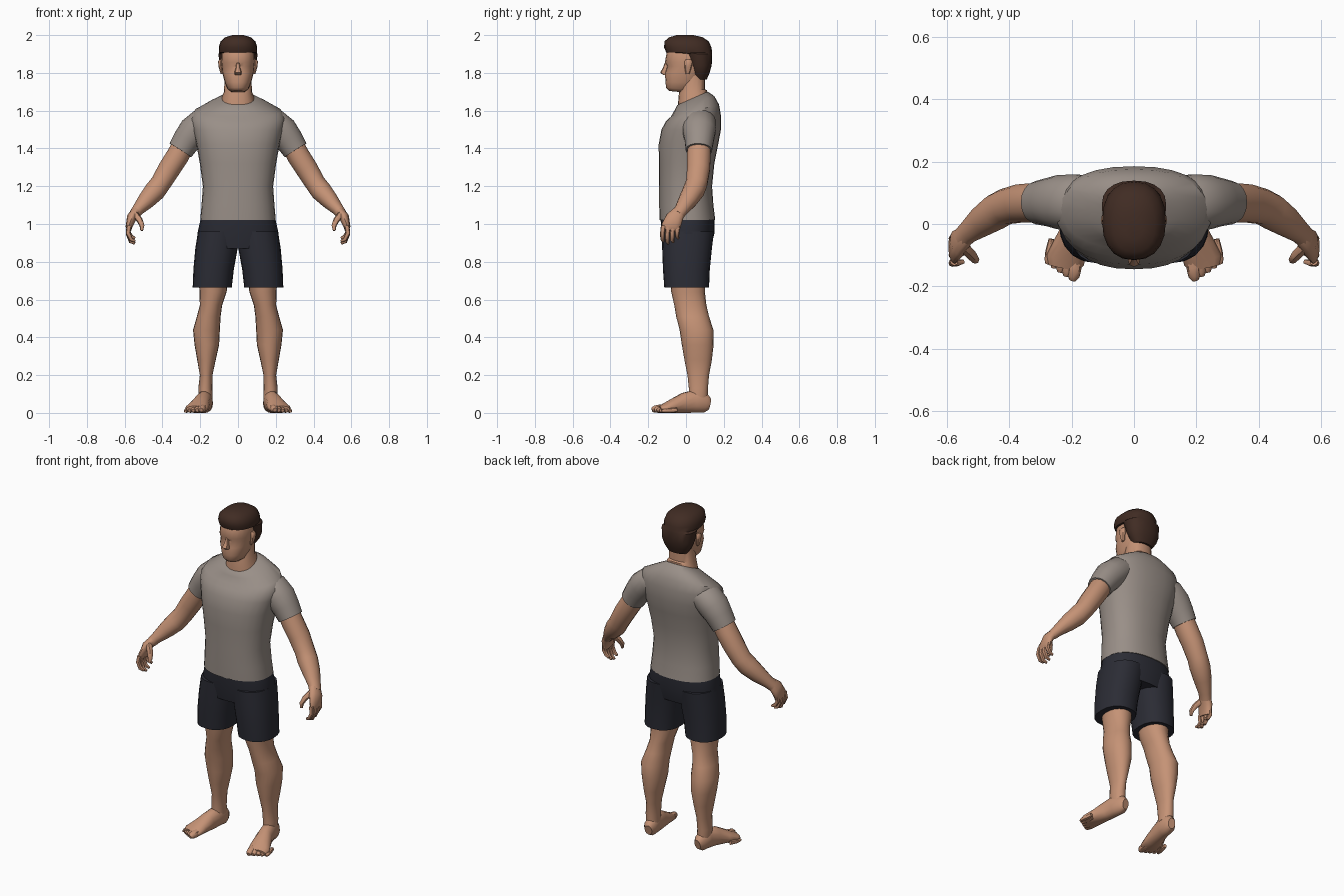
import bpy
import bmesh
from math import cos, sin, tau, copysign, radians
from mathutils import Vector

default_cube = bpy.data.objects.get("Cube")
if default_cube:
    bpy.data.objects.remove(default_cube, do_unlink=True)


def make_material(name, red, green, blue):
    material = bpy.data.materials.new(name)
    material.use_nodes = True
    colour = (red, green, blue, 1)
    material.diffuse_color = colour
    material.node_tree.nodes["Principled BSDF"].inputs["Base Color"].default_value = colour
    return material


SKIN = make_material("skin", .56, .29, .18)
SHIRT = make_material("grey shirt", .32, .275, .245)
SHORTS = make_material("dark navy shorts", .024, .025, .035)
HAIR = make_material("brown hair", .052, .025, .017)

SIDES = {"left": 1, "right": -1}


def bridge_rings(name, rings, material, side=1):
    """Join rings of points into a closed tube, mirrored when side is negative."""
    bm = bmesh.new()
    loops = [[bm.verts.new((p.x * side, p.y, p.z)) for p in ring] for ring in rings]
    count = len(loops[0])
    for low, high in zip(loops, loops[1:]):
        for i in range(count):
            j = (i + 1) % count
            bm.faces.new((low[i], low[j], high[j], high[i]))
    bm.faces.new(loops[0])
    bm.faces.new(loops[-1])
    bmesh.ops.recalc_face_normals(bm, faces=bm.faces)
    mesh = bpy.data.meshes.new(name)
    bm.to_mesh(mesh)
    bm.free()
    mesh.materials.append(material)
    part = bpy.data.objects.new(name, mesh)
    bpy.context.collection.objects.link(part)
    bpy.ops.object.select_all(action="DESELECT")
    part.select_set(True)
    bpy.context.view_layer.objects.active = part
    bpy.ops.object.shade_smooth_by_angle(angle=radians(45))
    return part


def unit_outline(count, roundness):
    """Superellipse outline; a higher roundness value is boxier."""
    power = 2 / roundness
    outline = []
    for i in range(count):
        c, s = cos(tau * i / count), sin(tau * i / count)
        outline.append((copysign(abs(c) ** power, c), copysign(abs(s) ** power, s)))
    return outline


def stack(name, levels, material, side=1, count=20, roundness=2.3):
    """Level sections: height, x range, y range, and tilt towards the back."""
    rings = []
    for z, x0, x1, y0, y1, tilt in levels:
        rx, ry = (x1 - x0) / 2, (y1 - y0) / 2
        rings.append([Vector(((x0 + x1) / 2 + a * rx, (y0 + y1) / 2 + b * ry, z + tilt * b * ry))
                      for a, b in unit_outline(count, roundness)])
    return bridge_rings(name, rings, material, side)


def centred(levels):
    """Expand (height, half width, front, back, tilt) to full sections."""
    return [(z, -w, w, front, back, tilt) for z, w, front, back, tilt in levels]


def limb(name, stations, material, side=1, axis=(0, 1, 0), count=14, floor=False):
    """Sections across a path: x, y, z, radius across, radius along the axis."""
    points = [Vector(s[:3]) for s in stations]
    rings = []
    for i, station in enumerate(stations):
        along = (points[min(i + 1, len(points) - 1)] - points[max(i - 1, 0)]).normalized()
        across = along.cross(Vector(axis)).normalized()
        over = across.cross(along)
        ring = [points[i] + across * a * station[3] + over * b * station[4]
                for a, b in unit_outline(count, 2.1)]
        if floor:
            for p in ring:
                p.z = max(p.z, 0)
        rings.append(ring)
    return bridge_rings(name, rings, material, side)


# Shirt body, with a collar that dips at the front
stack("shirt_body", centred([
    (1.02, .2, -.14, .155, 0),
    (1.1, .193, -.142, .145, 0),
    (1.2, .186, -.142, .138, 0),
    (1.32, .202, -.143, .15, 0),
    (1.42, .22, -.145, .17, 0),
    (1.5, .24, -.13, .185, 0),
    (1.56, .25, -.105, .185, .1),
    (1.6, .23, -.08, .175, .25),
    (1.64, .15, -.06, .15, .35),
    (1.665, .09, -.047, .115, .44),
]), SHIRT, count=28)

# Neck and head
stack("neck", centred([
    (1.6, .09, -.045, .11, .44),
    (1.675, .084, -.042, .11, .44),
    (1.7, .074, -.038, .1, .2),
    (1.8, .07, -.02, .1, 0),
]), SKIN)
stack("head", centred([
    (1.7, .035, -.09, .0, -.1),
    (1.715, .055, -.106, .04, -.1),
    (1.75, .07, -.108, .08, 0),
    (1.8, .083, -.112, .1, 0),
    (1.835, .087, -.1, .115, 0),
    (1.855, .089, -.112, .115, 0),
    (1.92, .088, -.1, .115, 0),
    (1.96, .07, -.07, .09, 0),
]), SKIN)
stack("nose", centred([
    (1.79, .018, -.122, -.09, 0),
    (1.802, .02, -.137, -.09, 0),
    (1.825, .012, -.123, -.09, 0),
    (1.855, .008, -.112, -.09, 0),
]), SKIN, count=8)

# Hair: swept cap over the crown, reaching down behind the ears
stack("hair", centred([
    (1.765, .06, .035, .11, 0),
    (1.8, .084, .025, .125, 0),
    (1.84, .099, .01, .136, 0),
    (1.9, .103, -.015, .139, 0),
    (1.908, .1, -.105, .138, 0),
    (1.935, .102, -.116, .135, 0),
    (1.967, .092, -.114, .12, 0),
    (1.988, .068, -.09, .09, 0),
    (2, .03, -.05, .04, 0),
]), HAIR)

# Shorts seat
stack("shorts_seat", centred([
    (.87, .2, -.115, .13, 0),
    (.95, .215, -.13, .15, 0),
    (1.035, .196, -.135, .15, 0),
]), SHORTS, count=24)

for label, side in SIDES.items():
    # Sleeve and bare arm
    limb(label + "_sleeve", [
        (.13, .07, 1.55, .06, .08),
        (.185, .07, 1.535, .08, .09),
        (.235, .07, 1.49, .083, .088),
        (.27, .07, 1.445, .075, .078),
        (.305, .068, 1.39, .068, .07),
    ], SHIRT, side, count=18)
    limb(label + "_arm", [
        (.27, .07, 1.45, .058, .06),
        (.32, .068, 1.36, .06, .064),
        (.365, .066, 1.29, .059, .062),
        (.41, .056, 1.215, .054, .058),
        (.44, .04, 1.175, .056, .058),
        (.485, .01, 1.125, .047, .05),
        (.53, -.025, 1.075, .032, .037),
        (.55, -.045, 1.05, .028, .036),
    ], SKIN, side)

    # Hand with curled fingers and a thumb
    limb(label + "_palm", [
        (.54, -.037, 1.065, .026, .034),
        (.563, -.06, 1.035, .026, .046),
        (.577, -.08, .985, .018, .05),
        (.575, -.083, .97, .012, .045),
    ], SKIN, side, count=12)
    for i, finger in enumerate(("index", "middle", "ring", "little")):
        y = -.12 + .026 * i
        drop = (.066, .078, .07, .05)[i]
        limb(f"{label}_{finger}_finger", [
            (.576, y, .99, .013, .013),
            (.582, y - .005, .985 - drop / 2, .012, .012),
            (.567, y - .005, .985 - drop, .011, .011),
            (.546, y, .975 - drop, .007, .007),
        ], SKIN, side, count=8)
    limb(label + "_thumb", [
        (.545, -.075, 1.05, .018, .018),
        (.52, -.1, 1.02, .016, .016),
        (.508, -.115, .99, .013, .013),
        (.51, -.12, .965, .007, .007),
    ], SKIN, side, count=8)

    # Ear
    stack(label + "_ear", [
        (1.795, .078, .092, -.002, .018, 0),
        (1.83, .08, .102, -.008, .03, 0),
        (1.86, .08, .106, -.008, .034, 0),
        (1.872, .08, .098, .0, .026, 0),
    ], SKIN, side, count=8)

    # Shorts leg
    stack(label + "_shorts_leg", [
        (.665, .033, .24, -.115, .122, 0),
        (.76, .022, .236, -.122, .126, 0),
        (.87, .002, .226, -.126, .137, 0),
        (.96, -.01, .212, -.128, .148, 0),
    ], SHORTS, side)

    # Bare leg with knee and calf
    stack(label + "_leg", [
        (.08, .135, .208, .015, .115, 0),
        (.13, .136, .21, .015, .116, 0),
        (.2, .135, .202, .008, .122, 0),
        (.28, .118, .216, -.008, .137, 0),
        (.36, .1, .23, -.022, .146, 0),
        (.44, .096, .238, -.034, .145, 0),
        (.51, .092, .218, -.052, .122, 0),
        (.57, .084, .202, -.062, .108, 0),
        (.64, .06, .204, -.078, .1, 0),
        (.75, .05, .21, -.09, .1, 0),
    ], SKIN, side, roundness=2.1)

    # Foot turned outward, with toes
    limb(label + "_foot", [
        (.165, .126, .045, .022, .03),
        (.168, .105, .05, .036, .05),
        (.175, .05, .062, .041, .062),
        (.187, -.01, .052, .043, .055),
        (.205, -.07, .036, .055, .038),
        (.22, -.115, .024, .062, .025),
        (.225, -.14, .02, .05, .017),
    ], SKIN, side, axis=(0, 0, 1), floor=True)
    for i in range(5):
        x, y, r = .19 + .0205 * i, -.12 + .013 * i, .022 - .0025 * i
        limb(f"{label}_toe_{i + 1}", [
            (x - .008, y + .02, r + .004, r * .8, r),
            (x, y - .02, r, r, r),
            (x + .004, y - .047, r * .9, r * .9, r * .85),
            (x + .006, y - .06, r * .7, r * .5, r * .5),
        ], SKIN, side, axis=(0, 0, 1), count=8, floor=True)
